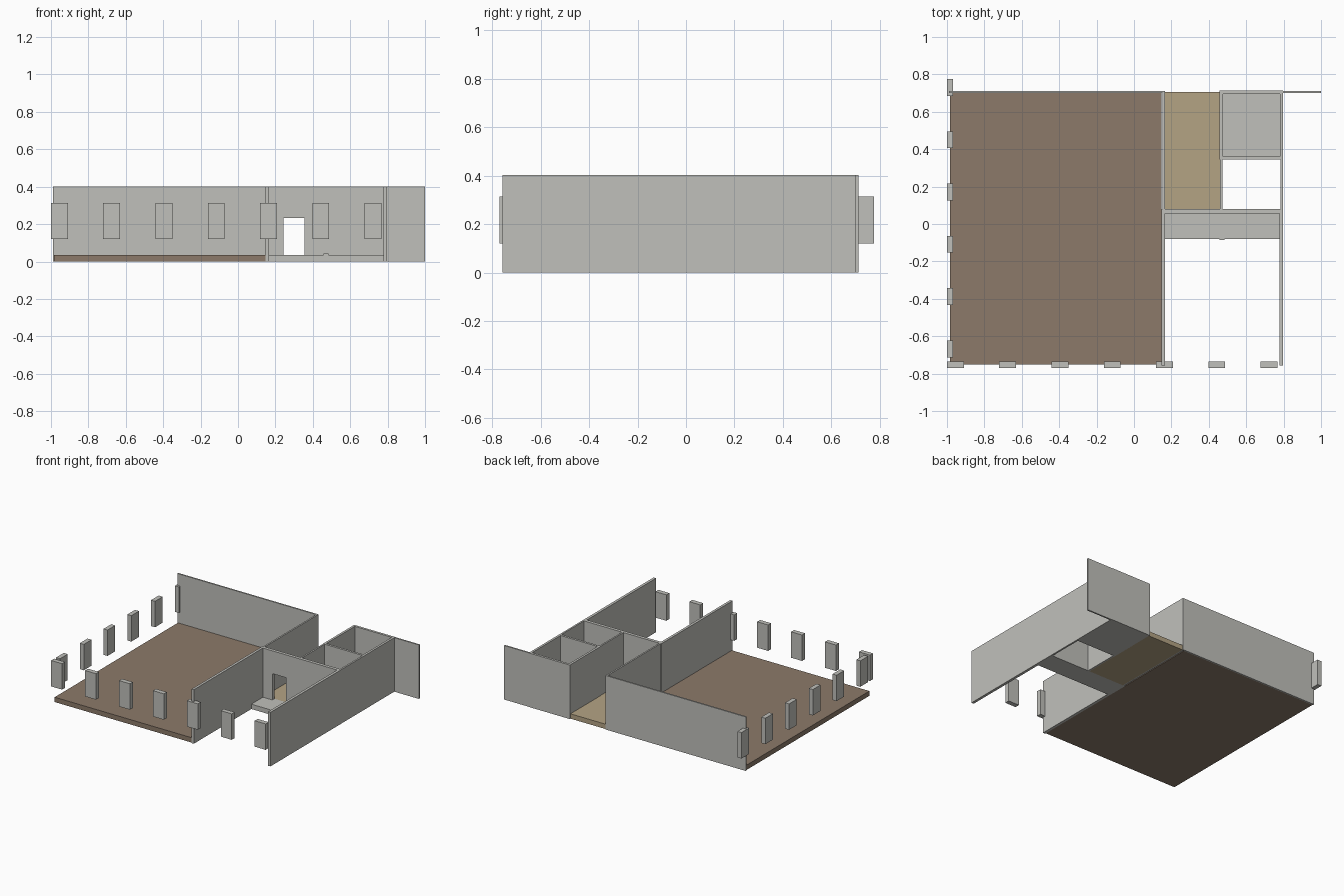
import bpy
import bmesh

cube = bpy.data.objects.get("Cube")
if cube:
    bpy.data.objects.remove(cube, do_unlink=True)


def material(name, rgb):
    mat = bpy.data.materials.new(name)
    mat.use_nodes = True
    mat.diffuse_color = (*rgb, 1)
    mat.node_tree.nodes["Principled BSDF"].inputs["Base Color"].default_value = (*rgb, 1)
    return mat


PLASTER = material("grey plaster", (0.527, 0.527, 0.497))
WOOD = material("brown floor", (0.262, 0.195, 0.144))
TAN = material("tan floor", (0.456, 0.366, 0.231))

WALL_TOP = 0.402
FLOOR_TOP = 0.036


def prism(name, outline, y0, y1, mat):
    """Extrude an x-z outline from y0 to y1."""
    bm = bmesh.new()
    face = bm.faces.new([bm.verts.new((x, y0, z)) for x, z in outline])
    moved = bmesh.ops.extrude_face_region(bm, geom=[face])["geom"]
    verts = [v for v in moved if isinstance(v, bmesh.types.BMVert)]
    bmesh.ops.translate(bm, verts=verts, vec=(0, y1 - y0, 0))
    bmesh.ops.recalc_face_normals(bm, faces=bm.faces)
    mesh = bpy.data.meshes.new(name)
    bm.to_mesh(mesh)
    bm.free()
    mesh.materials.append(mat)
    obj = bpy.data.objects.new(name, mesh)
    bpy.context.collection.objects.link(obj)
    return obj


def box(name, x, y, z=(0, WALL_TOP), mat=PLASTER):
    outline = [(x[0], z[0]), (x[1], z[0]), (x[1], z[1]), (x[0], z[1])]
    return prism(name, outline, y[0], y[1], mat)


# Floors and the entrance platform
SLAB = (0, FLOOR_TOP)
box("main_floor", (-0.985, 0.147), (-0.75, 0.7), SLAB, WOOD)
box("hall_floor", (0.165, 0.46), (0.08, 0.705), SLAB, TAN)
box("room_floor", (0.475, 0.78), (0.362, 0.695), SLAB)
box("entrance_platform", (0.166, 0.777), (-0.08, 0.08), SLAB)
box("platform_stud", (0.457, 0.484), (-0.086, -0.076), (FLOOR_TOP, 0.043))

# Main hall walls
box("back_wall", (-0.99, 0.165), (0.7, 0.711))
box("partition_front", (0.147, 0.166), (-0.757, 0.08))
box("partition_back", (0.153, 0.165), (0.08, 0.7))

# Entrance wall with the doorway left open
door_left, door_right, door_top = 0.243, 0.355, 0.232
prism("entrance_wall", [
    (0.166, FLOOR_TOP), (door_left, FLOOR_TOP), (door_left, door_top),
    (door_right, door_top), (door_right, FLOOR_TOP), (0.777, FLOOR_TOP),
    (0.777, WALL_TOP), (0.166, WALL_TOP)], 0.056, 0.08, PLASTER)

# Long outer wall and the open shaft behind the entrance
box("outer_wall_front", (0.777, 0.797), (-0.757, 0.08))
box("shaft_outer_wall", (0.784, 0.797), (0.08, 0.345))
box("shaft_inner_wall", (0.46, 0.472), (0.08, 0.345))

# Small back room
box("room_inner_wall", (0.458, 0.475), (0.345, 0.713))
box("room_outer_wall", (0.78, 0.797), (0.345, 0.713))
box("room_front_wall", (0.475, 0.78), (0.345, 0.362))
box("room_back_wall", (0.475, 0.78), (0.695, 0.713))
box("fin_wall", (0.797, 1.0), (0.7, 0.711))

# Evenly spaced window piers along the two open sides
PIER = (0.12, 0.313)
HALF, STEP = 0.045, 0.2795
for i in range(7):
    x = -0.955 + i * STEP
    box(f"front_pier_{i + 1}", (x - HALF, x + HALF), (-0.77, -0.735), PIER)
for i in range(6):
    y = 0.73 - i * STEP
    box(f"side_pier_{i + 1}", (-1.0, -0.967), (y - HALF, y + HALF), PIER)
